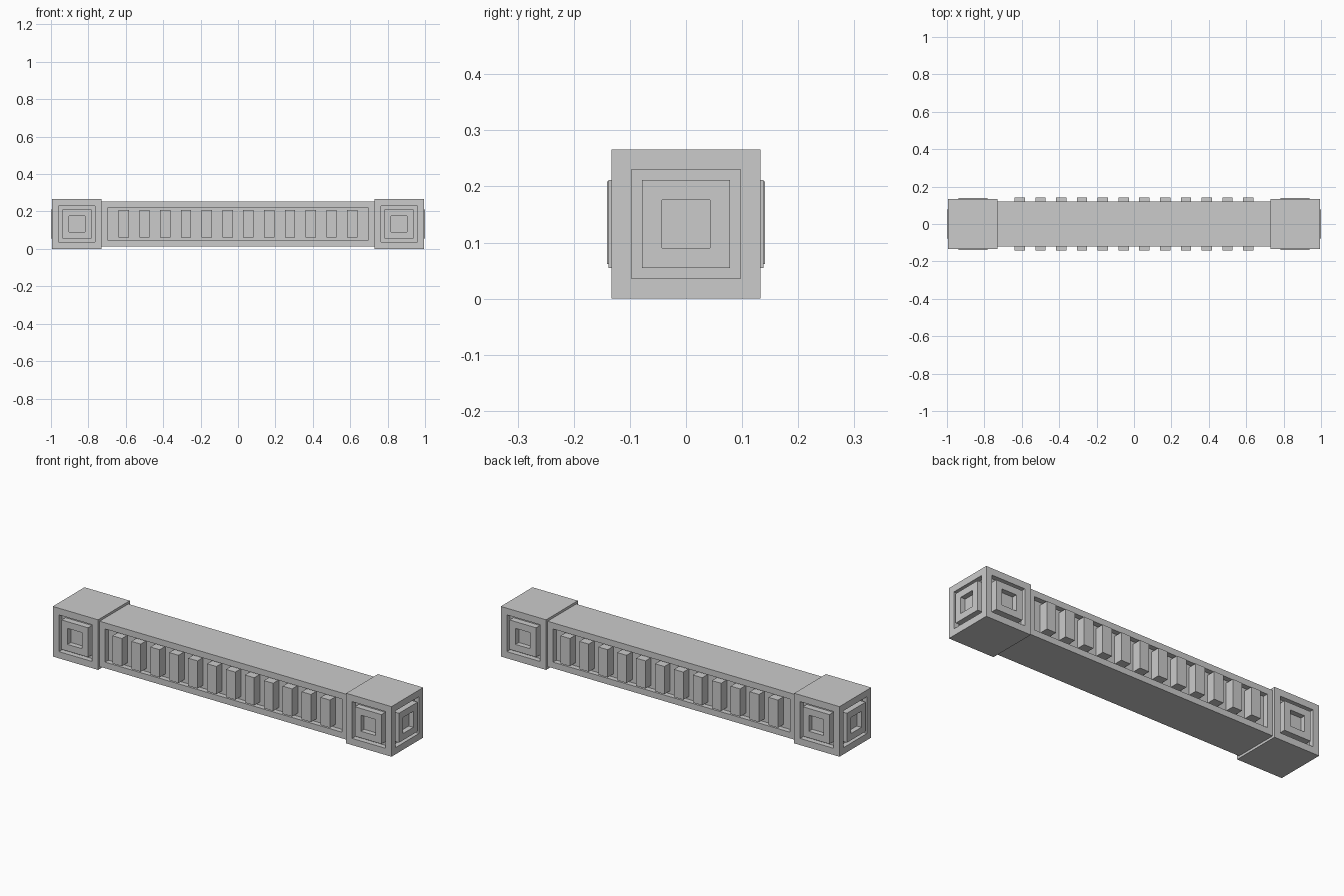
import bpy, bmesh
from mathutils import Matrix, Vector

if "Cube" in bpy.data.objects:
    bpy.data.objects.remove(bpy.data.objects["Cube"])

MID_Z = 0.133      # height of the centre line
FLOOR = 0.027      # depth of the sunk panels


def box(bm, centre, size):
    m = Matrix.Translation(centre) @ Matrix.Diagonal((*size, 1))
    bmesh.ops.create_cube(bm, size=1, matrix=m)


def finish(bm, name):
    bmesh.ops.recalc_face_normals(bm, faces=bm.faces[:])
    mesh = bpy.data.meshes.new(name)
    bm.to_mesh(mesh)
    bm.free()
    obj = bpy.data.objects.new(name, mesh)
    bpy.context.collection.objects.link(obj)
    return obj


def step(bm, face, border, depth):
    """Inset a face, then push it straight out (+) or in (-)."""
    bm.normal_update()
    n = face.normal.copy()
    bmesh.ops.inset_individual(bm, faces=[face], thickness=border, use_even_offset=True)
    new = bmesh.ops.extrude_discrete_faces(bm, faces=[face])["faces"][0]
    bmesh.ops.translate(bm, verts=new.verts[:], vec=n * depth)
    return new


def facing(bm, directions):
    bm.normal_update()
    return [f for f in bm.faces if any(f.normal.dot(Vector(d)) > 0.9 for d in directions)]


# End blocks with concentric square panels on the three outer sides
S = 0.266
for side, name in ((-1, "left_end_block"), (1, "right_end_block")):
    bm = bmesh.new()
    box(bm, (side * (0.9945 - S / 2), 0, MID_Z), (S, S, S))
    for f in facing(bm, ((side, 0, 0), (0, 1, 0), (0, -1, 0))):
        f = step(bm, f, 0.0355, -FLOOR)
        f = step(bm, f, 0.0195, FLOOR + 0.0055)
        step(bm, f, 0.0355, -FLOOR)
    finish(bm, name)

# Central beam with a long sunk panel on front and back
bm = bmesh.new()
box(bm, (0, 0, MID_Z), (1.457, 0.24, 0.241))
for f in facing(bm, ((0, 1, 0), (0, -1, 0))):
    step(bm, f, 0.0325, -FLOOR)
finish(bm, "beam")

# Rows of upright blocks standing in the sunk panels
for side, name in ((-1, "front_dentils"), (1, "back_dentils")):
    bm = bmesh.new()
    inner, outer = 0.12 - FLOOR - 0.002, 0.141
    for i in range(12):
        x = -0.611 + i * 1.222 / 11
        box(bm, (x, side * (inner + outer) / 2, MID_Z + 0.002), (0.055, outer - inner, 0.147))
    finish(bm, name)
